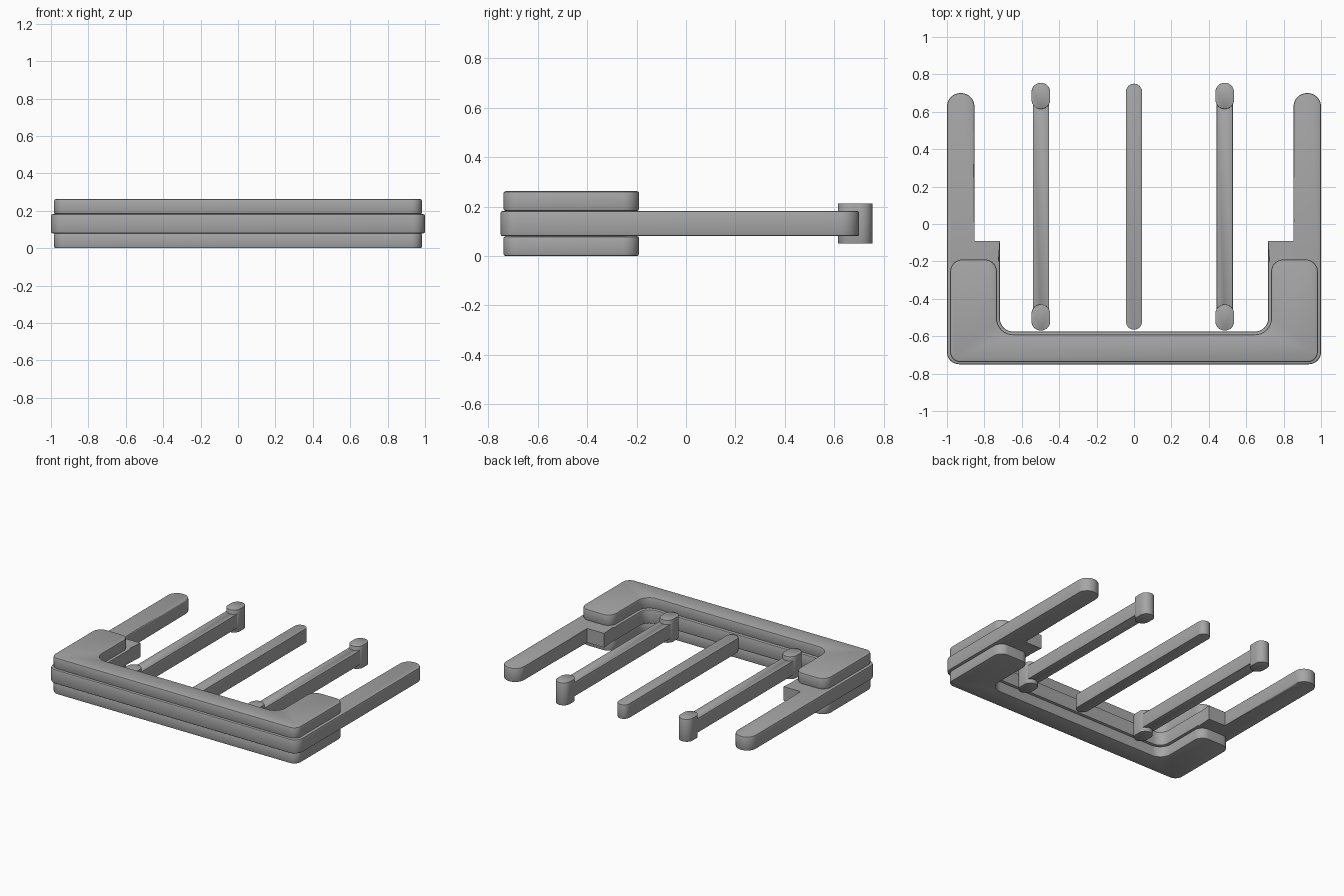
import bpy, bmesh, math
from mathutils import Vector

if "Cube" in bpy.data.objects:
    bpy.data.objects.remove(bpy.data.objects["Cube"], do_unlink=True)

GREY = (0.38, 0.38, 0.38, 1)
mat = bpy.data.materials.new("matte_grey")
mat.use_nodes = True
mat.diffuse_color = GREY
for node in mat.node_tree.nodes:
    if node.type == 'BSDF_PRINCIPLED':
        node.inputs["Base Color"].default_value = GREY


def fillet(corners, steps=8):
    """Round each (x, y, radius) corner of a closed outline."""
    out = []
    for i, (x, y, r) in enumerate(corners):
        p = Vector((x, y))
        if r == 0:
            out.append(p)
            continue
        a = (Vector(corners[i - 1][:2]) - p).normalized()
        b = (Vector(corners[(i + 1) % len(corners)][:2]) - p).normalized()
        half = a.angle(b) / 2
        centre = p + (a + b).normalized() * r / math.sin(half)
        start = p + a * r / math.tan(half) - centre
        end = p + b * r / math.tan(half) - centre
        for k in range(steps + 1):
            t = k / steps
            sweep = start.angle(end)
            out.append(centre + (start * math.sin((1 - t) * sweep)
                                 + end * math.sin(t * sweep)) / math.sin(sweep))
    return out


def slab(name, corners, z0, z1, bevel=0.008, keep_sharp=None):
    """Extrude a rounded outline and soften its top and bottom rims."""
    bm = bmesh.new()
    base = bm.faces.new([bm.verts.new((p.x, p.y, z0)) for p in fillet(corners)])
    ext = bmesh.ops.extrude_face_region(bm, geom=[base])
    top = [v for v in ext["geom"] if isinstance(v, bmesh.types.BMVert)]
    bmesh.ops.translate(bm, verts=top, vec=(0, 0, z1 - z0))
    bmesh.ops.recalc_face_normals(bm, faces=bm.faces)
    rims = []
    for e in bm.edges:
        a, b = (v.co for v in e.verts)
        if abs(a.z - b.z) < 1e-5 and not (keep_sharp and keep_sharp((a + b) / 2)):
            rims.append(e)
    bmesh.ops.bevel(bm, geom=rims, offset=bevel, segments=2, profile=0.5,
                    affect='EDGES', clamp_overlap=True)
    mesh = bpy.data.meshes.new(name)
    bm.to_mesh(mesh)
    bm.free()
    mesh.materials.append(mat)
    obj = bpy.data.objects.new(name, mesh)
    bpy.context.collection.objects.link(obj)
    bpy.ops.object.select_all(action='DESELECT')
    obj.select_set(True)
    bpy.context.view_layer.objects.active = obj
    bpy.ops.object.shade_smooth_by_angle(angle=math.radians(30))
    return obj


def mirrored(half):
    return half + [(-x, y, r) for x, y, r in reversed(half)]


def pill(name, x, y0, y1, w, z0, z1):
    r = w * 0.499
    h = w / 2
    return slab(name, [(x - h, y0, r), (x + h, y0, r),
                       (x + h, y1, r), (x - h, y1, r)], z0, z1)


# Middle plate: crossbar, shoulder steps and the two outer prongs
plate = mirrored([(1, -0.75, 0.065), (1, 0.70, 0.072), (0.853, 0.70, 0.072),
                  (0.853, -0.09, 0), (0.717, -0.09, 0), (0.717, -0.2, 0),
                  (0.717, -0.575, 0.07)])
slab("middle_plate", plate, 0.08, 0.182,
     keep_sharp=lambda c: 0.71 < abs(c.x) < 0.85 and -0.21 < c.y < -0.08)

# Upper and lower U-shaped covers
cover = mirrored([(0.983, -0.738, 0.055), (0.983, -0.19, 0.065),
                  (0.733, -0.19, 0.065), (0.733, -0.59, 0.085)])
slab("upper_cover", cover, 0.182, 0.262)
slab("lower_cover", cover, 0, 0.08)

# Free-standing centre bar
pill("centre_bar", 0, -0.565, 0.75, 0.086, 0.08, 0.182)

# Side bars with a taller rounded post at each end
for side, x in (("right", -0.498), ("left", 0.485)):
    pill(side + "_bar", x, -0.55, 0.735, 0.086, 0.08, 0.182)
    pill(side + "_front_post", x, -0.57, -0.43, 0.1, 0.05, 0.213)
    pill(side + "_back_post", x, 0.615, 0.755, 0.1, 0.05, 0.213)
